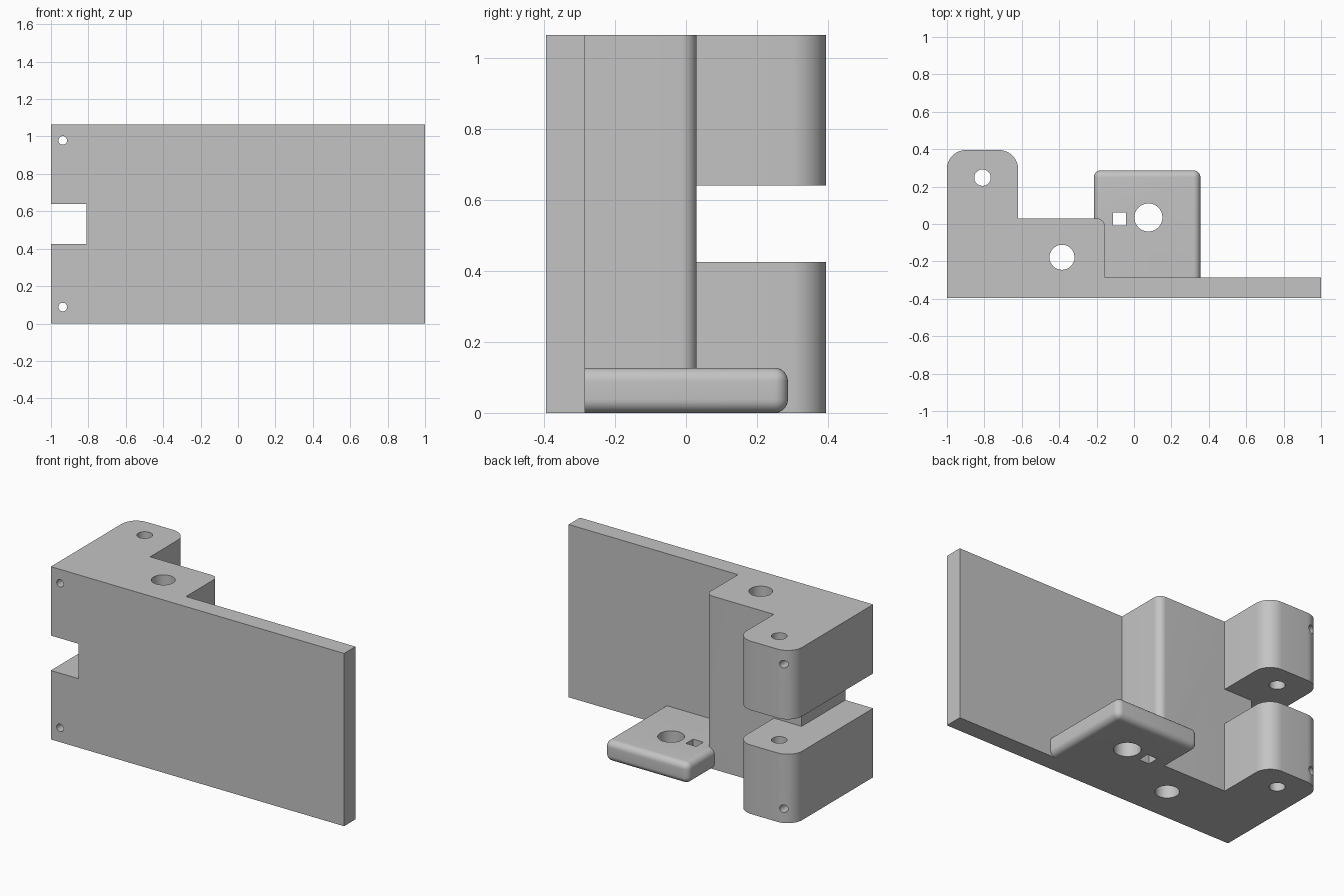
import bpy, bmesh
from math import cos, sin, pi, radians
from mathutils import Matrix

cube = bpy.data.objects.get("Cube")
if cube:
    bpy.data.objects.remove(cube, do_unlink=True)

HEIGHT = 1.065

grey = bpy.data.materials.new("plain grey")
grey.use_nodes = True
colour = (0.55, 0.55, 0.55, 1)
grey.diffuse_color = colour
grey.node_tree.nodes["Principled BSDF"].inputs["Base Color"].default_value = colour


def add_object(name, bm):
    bmesh.ops.recalc_face_normals(bm, faces=bm.faces)
    mesh = bpy.data.meshes.new(name)
    bm.to_mesh(mesh)
    bm.free()
    mesh.materials.append(grey)
    obj = bpy.data.objects.new(name, mesh)
    bpy.context.collection.objects.link(obj)
    return obj


def box_mesh(low, high):
    bm = bmesh.new()
    bmesh.ops.create_cube(bm, size=1)
    for v in bm.verts:
        for i in range(3):
            v.co[i] = low[i] if v.co[i] < 0 else high[i]
    return bm


def cylinder(name, centre, radius, depth, axis="Z"):
    bm = bmesh.new()
    turn = Matrix.Rotation(pi / 2, 4, "X") if axis == "Y" else Matrix()
    bmesh.ops.create_cone(bm, cap_ends=True, segments=48, radius1=radius, radius2=radius,
                          depth=depth, matrix=Matrix.Translation(centre) @ turn)
    return add_object(name, bm)


def corner(x, y, radius, start):
    """Quarter arc that rounds the corner at x, y."""
    a0 = radians(start)
    cx = x - radius * (1 if start == 0 else -1)
    cy = y - radius
    return [(cx + radius * cos(a0 + t * pi / 24), cy + radius * sin(a0 + t * pi / 24))
            for t in range(13)]


def combine(target, tool, operation):
    mod = target.modifiers.new(operation, "BOOLEAN")
    mod.operation = operation
    mod.solver = "EXACT"
    mod.object = tool
    bpy.context.view_layer.objects.active = target
    bpy.ops.object.modifier_apply(modifier=mod.name)
    bpy.data.objects.remove(tool, do_unlink=True)


# Plate, block and hinge lug as one extruded outline
outline = [(-1, -0.395), (1, -0.395), (1, -0.285), (-0.155, -0.285)]
outline += corner(-0.155, 0.03, 0.045, 0)
outline += [(-0.62, 0.03)]
outline += corner(-0.62, 0.395, 0.1, 0) + corner(-1, 0.395, 0.1, 90)
bm = bmesh.new()
base = bm.faces.new([bm.verts.new((x, y, 0)) for x, y in outline])
top = bmesh.ops.extrude_face_region(bm, geom=[base])
bmesh.ops.translate(bm, vec=(0, 0, HEIGHT),
                    verts=[g for g in top["geom"] if isinstance(g, bmesh.types.BMVert)])
body = add_object("hinge_bracket", bm)

# Rounded tab at the foot, set into the plate
bm = box_mesh((-0.215, -0.34, 0), (0.355, 0.287, 0.127))
edges = [e for e in bm.edges if max(v.co.y for v in e.verts) > 0]
bmesh.ops.bevel(bm, geom=edges, offset=0.038, segments=8, profile=0.5, affect="EDGES")
combine(body, add_object("tab", bm), "UNION")

# Slot between the lugs, and the notch through the plate edge
for name, low, high in (
        ("lug_slot", (-1.1, 0.03, 0.425), (-0.55, 0.5, 0.64)),
        ("edge_notch", (-1.1, -0.5, 0.425), (-0.81, 0.2, 0.64)),
        ("tab_square_hole", (-0.113, -0.008, -0.1), (-0.043, 0.062, 0.3))):
    combine(body, add_object(name, box_mesh(low, high)), "DIFFERENCE")

# Upright bores
for name, x, y, radius in (("block_bore", -0.385, -0.178, 0.067),
                           ("lug_bore", -0.81, 0.248, 0.044),
                           ("tab_bore", 0.077, 0.035, 0.075)):
    combine(body, cylinder(name, (x, y, HEIGHT / 2), radius, 2), "DIFFERENCE")

# Fixing holes from front to back
for z in (0.088, 0.979):
    combine(body, cylinder("fixing_hole", (-0.937, 0, z), 0.023, 2, "Y"), "DIFFERENCE")

# Smooth rounded faces, keep hard edges crisp
bpy.ops.object.select_all(action="DESELECT")
body.select_set(True)
bpy.context.view_layer.objects.active = body
bpy.ops.object.shade_smooth_by_angle(angle=radians(30))
